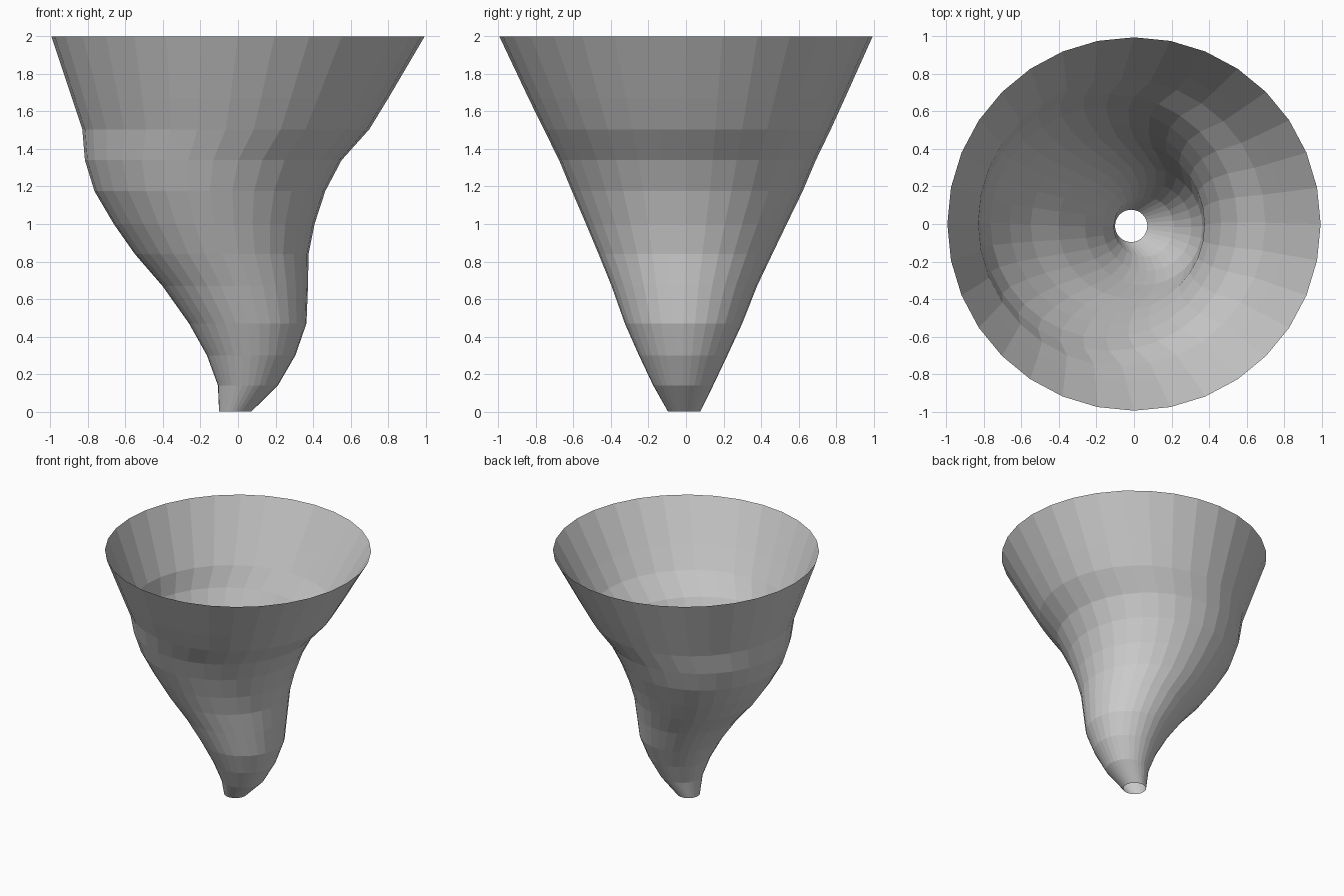
import bpy, bmesh
from math import cos, sin, tau

SIDES = 32
# Rings of the twisting funnel: height, radius, centre x, centre y
RINGS = [
    (0.00, 0.086, -0.015, -0.010),
    (0.14, 0.160, 0.053, -0.015),
    (0.30, 0.236, 0.070, -0.015),
    (0.47, 0.313, 0.052, -0.013),
    (0.67, 0.388, -0.015, -0.009),
    (0.84, 0.463, -0.087, -0.003),
    (1.00, 0.535, -0.127, 0.002),
    (1.175, 0.615, -0.150, 0.007),
    (1.34, 0.684, -0.132, 0.008),
    (1.505, 0.765, -0.065, 0.007),
    (1.67, 0.843, -0.042, 0.004),
    (2.00, 0.995, 0.000, 0.000),
]

# Open shell: join successive circles with flat quads
bm = bmesh.new()
loops = []
for z, r, cx, cy in RINGS:
    loops.append([bm.verts.new((cx + r * cos(tau * i / SIDES),
                                cy + r * sin(tau * i / SIDES), z))
                  for i in range(SIDES)])
for low, high in zip(loops, loops[1:]):
    for i in range(SIDES):
        j = (i + 1) % SIDES
        bm.faces.new((low[i], low[j], high[j], high[i]))

mesh = bpy.data.meshes.new("funnel")
bm.to_mesh(mesh)
bm.free()
bpy.context.collection.objects.link(bpy.data.objects.new("funnel", mesh))
